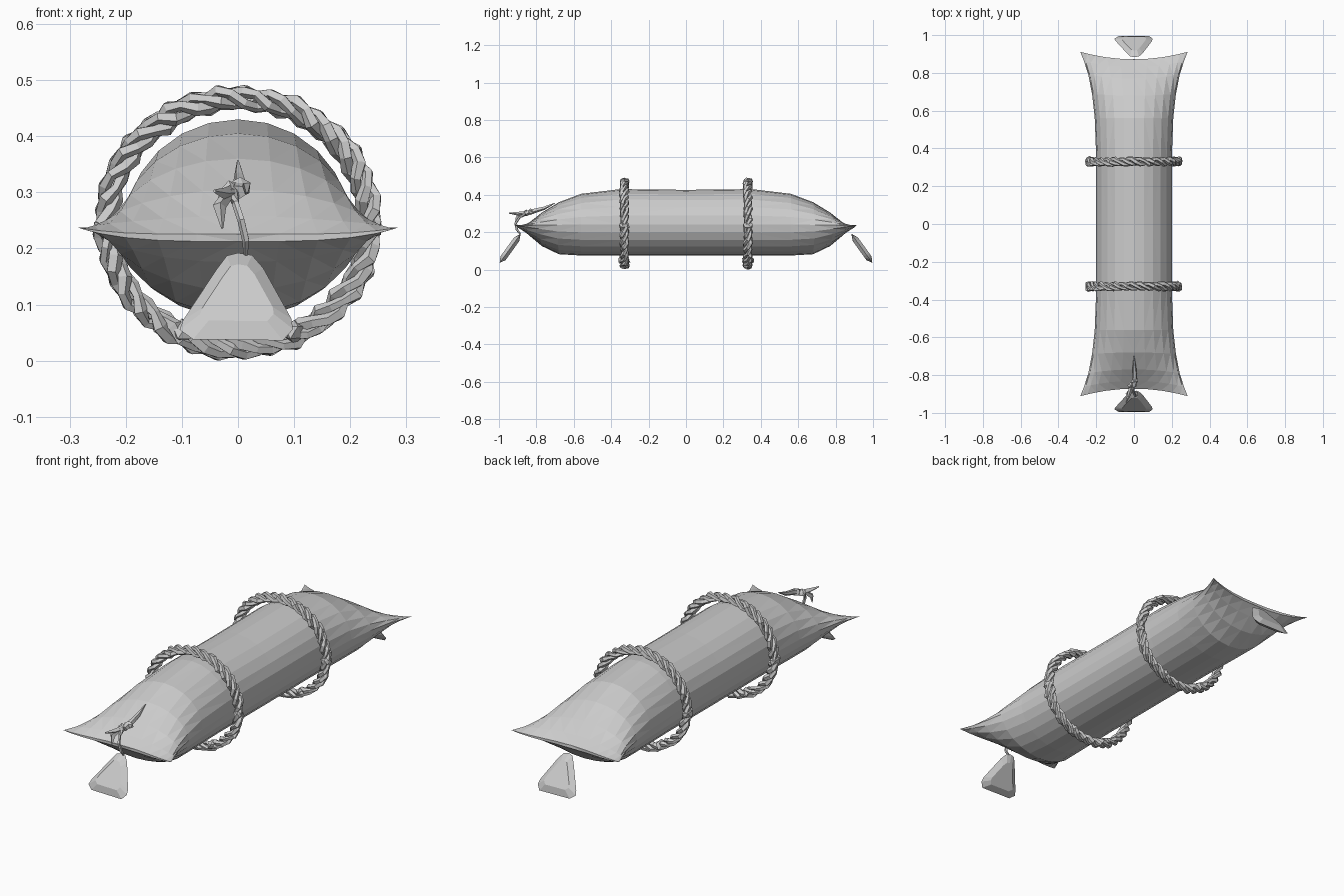
import bpy, bmesh, math, random
from mathutils import Vector

random.seed(4)
cube = bpy.data.objects.get("Cube")
if cube:
    bpy.data.objects.remove(cube, do_unlink=True)

grey = bpy.data.materials.new("plain grey")
grey.use_nodes = True
color = (0.6, 0.6, 0.6, 1)
grey.diffuse_color = color
grey.node_tree.nodes["Principled BSDF"].inputs["Base Color"].default_value = color


def finish(bm, name):
    bmesh.ops.recalc_face_normals(bm, faces=bm.faces)
    mesh = bpy.data.meshes.new(name)
    bm.to_mesh(mesh)
    bm.free()
    mesh.materials.append(grey)
    obj = bpy.data.objects.new(name, mesh)
    bpy.context.collection.objects.link(obj)
    return obj


def loft(bm, rings, closed=False):
    """Skin a list of point rings, joined end to end or capped."""
    loops = [[bm.verts.new(p) for p in ring] for ring in rings]
    pairs = list(zip(loops, loops[1:]))
    if closed:
        pairs.append((loops[-1], loops[0]))
    else:
        bm.faces.new(loops[0])
        bm.faces.new(loops[-1])
    n = len(loops[0])
    for a, b in pairs:
        for i in range(n):
            j = (i + 1) % n
            bm.faces.new((a[i], a[j], b[j], b[i]))


def strand(bm, points, radii, sides=5, closed=False):
    """Sweep a small polygon along a path."""
    pts = [Vector(p) for p in points]
    n = len(pts)
    rings = []
    for i, p in enumerate(pts):
        if closed:
            tangent = pts[(i + 1) % n] - pts[i - 1]
        else:
            tangent = pts[min(i + 1, n - 1)] - pts[max(i - 1, 0)]
        tangent.normalize()
        ref = Vector((0, 1, 0)) if abs(tangent.y) < 0.85 else Vector((1, 0, 0))
        u = tangent.cross(ref).normalized()
        v = tangent.cross(u)
        rings.append([p + (u * math.cos(t) + v * math.sin(t)) * radii[i]
                      for t in (math.tau * k / sides for k in range(sides))])
    loft(bm, rings, closed)


# Cushion: half profile of (distance, half width, top, bottom, end amount)
half = [(0.35, 0.2, 0.43, 0.075, 0), (0.56, 0.208, 0.405, 0.075, 0.05),
        (0.68, 0.222, 0.36, 0.082, 0.2), (0.77, 0.242, 0.305, 0.125, 0.5),
        (0.83, 0.265, 0.258, 0.175, 0.8), (0.872, 0.285, 0.226, 0.212, 1)]
sections = [(-s[0], *s[1:]) for s in reversed(half)] + [(0, 0.2, 0.426, 0.075, 0)] + half
SIDES = 24
bm = bmesh.new()
rings = []
for y, w, top, bottom, end in sections:
    ring = []
    mid = 0.24 - 0.021 * end
    for k in range(SIDES):
        t = math.tau * k / SIDES
        c, s = math.cos(t), math.sin(t)
        h = top - mid if s > 0 else mid - bottom
        z = mid + math.copysign(abs(s) ** (1 + 0.5 * end), s) * h + 0.018 * end * c ** 4
        bow = math.copysign(0.04 * end * c * c, y)
        ring.append((w * c, y + bow, z))
    rings.append(ring)
loft(bm, rings)
bmesh.ops.triangulate(bm, faces=bm.faces)
finish(bm, "cushion")


# Twisted rope rings, with small knots at the sides and underneath
def rope_ring(y0, name):
    bm = bmesh.new()
    steps, twists = 66, 11
    for phase in (0, math.tau / 3, 2 * math.tau / 3):
        path, radii = [], []
        for i in range(steps):
            a = math.tau * i / steps
            b = a * twists + phase
            out = 0.013 * math.cos(b) + random.uniform(-0.003, 0.003)
            path.append(((0.235 + out) * math.cos(a),
                         y0 + 0.015 * math.sin(b) + random.uniform(-0.003, 0.003),
                         0.246 + (0.222 + out) * math.sin(a)))
            radii.append(random.uniform(0.009, 0.014))
        strand(bm, path, radii, closed=True)
    for x, z in ((0.238, 0.235), (-0.238, 0.235), (0.1, 0.05), (-0.1, 0.05)):
        made = bmesh.ops.create_icosphere(bm, subdivisions=1, radius=0.023)["verts"]
        for v in made:
            v.co *= random.uniform(0.7, 1.15)
            v.co += Vector((x, y0, z))
            v.co.y += (v.co.y - y0) * 0.5
    finish(bm, name)


rope_ring(-0.33, "front_rope_ring")
rope_ring(0.33, "back_rope_ring")


# Hanging padded triangular tags
outline = [(0.0, 0.192), (0.025, 0.188), (0.045, 0.165), (0.095, 0.075), (0.098, 0.056),
           (0.08, 0.036), (-0.08, 0.038), (-0.104, 0.055), (-0.098, 0.072), (-0.04, 0.16),
           (-0.02, 0.187)]


def tag(side, name):
    bm = bmesh.new()

    def place(x, z, depth):
        return bm.verts.new((x, side * (0.885 + (0.19 - z) * 0.72 + depth * 0.8), z + depth * 0.6))

    rim = [place(x, z, 0) for x, z in outline]
    for depth in (0.017, -0.017):
        inner = [place(x * 0.65, 0.105 + (z - 0.105) * 0.65, depth) for x, z in outline]
        bm.faces.new(inner)
        for i in range(len(rim)):
            j = (i + 1) % len(rim)
            bm.faces.new((rim[i], rim[j], inner[j], inner[i]))
    finish(bm, name)


tag(-1, "front_tag")
tag(1, "back_tag")

# Cord from the front tag up to its knot and loose tails
bm = bmesh.new()
strand(bm, [(0.014, -0.885, 0.188), (0.014, -0.905, 0.215), (0.006, -0.91, 0.25),
            (-0.004, -0.89, 0.28), (-0.008, -0.86, 0.298)], [0.004, 0.007, 0.007, 0.007, 0.01])
strand(bm, [(0, -0.86, 0.3), (0.004, -0.81, 0.315), (0.002, -0.76, 0.328), (0, -0.7, 0.356)],
       [0.014, 0.013, 0.01, 0.002])
finish(bm, "tag_cord")

bm = bmesh.new()
strand(bm, [(-0.01, -0.85, 0.3), (-0.025, -0.9, 0.298), (-0.042, -0.945, 0.302)],
       [0.014, 0.01, 0.003], 4)
strand(bm, [(-0.015, -0.87, 0.3), (-0.033, -0.9, 0.275), (-0.028, -0.915, 0.236)],
       [0.01, 0.012, 0.002], 4)
finish(bm, "cord_tails")

bm = bmesh.new()
for center in ((-0.016, -0.855, 0.3), (0.004, -0.83, 0.308)):
    for v in bmesh.ops.create_icosphere(bm, subdivisions=1, radius=0.02)["verts"]:
        v.co = v.co * random.uniform(0.7, 1.2) + Vector(center)
finish(bm, "cord_knot")
